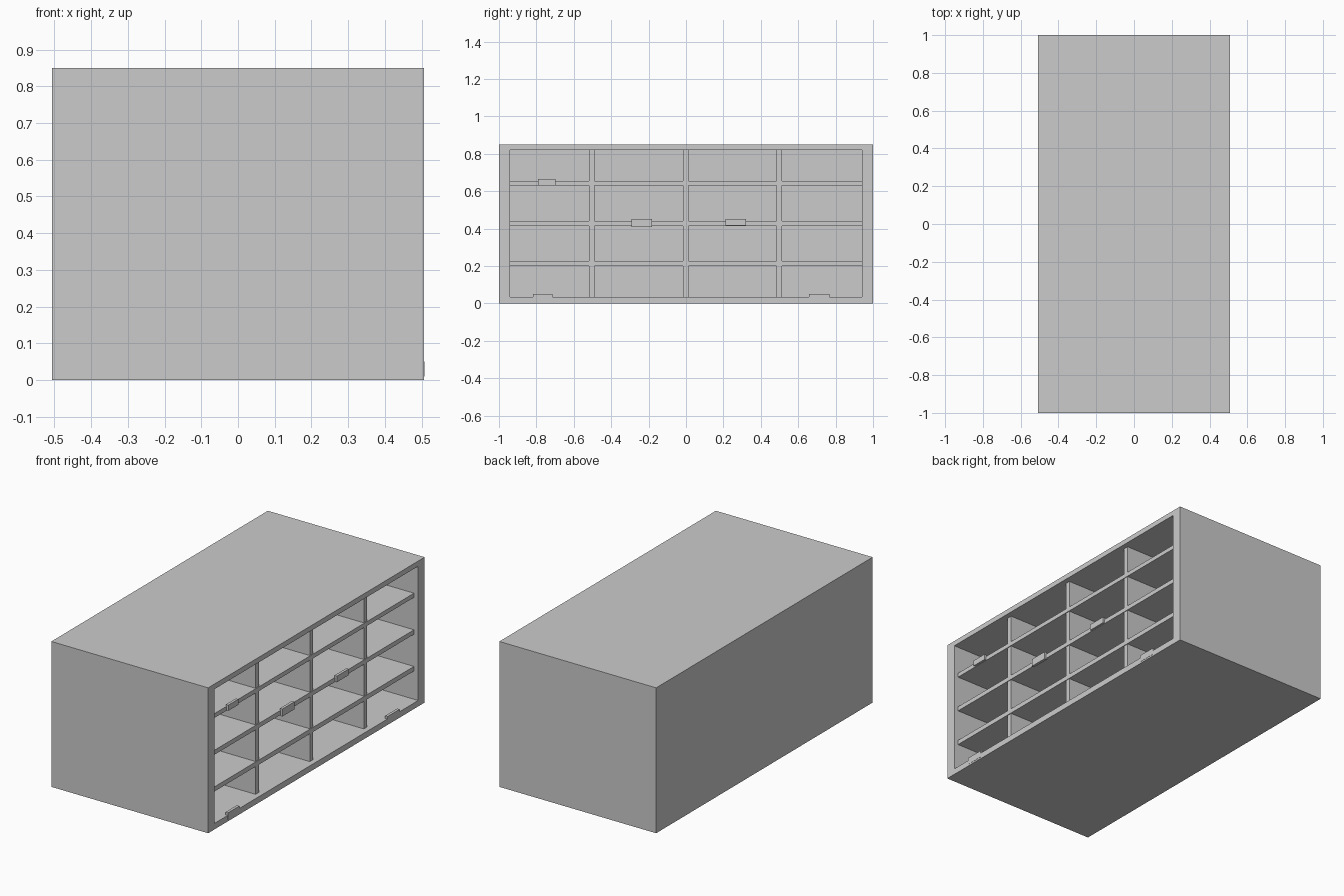
import bpy

if "Cube" in bpy.data.objects:
    bpy.data.objects.remove(bpy.data.objects["Cube"])


def box(name, x, y, z):
    """Box from (min, max) ranges on each axis."""
    bpy.ops.mesh.primitive_cube_add(size=1, location=[sum(r) / 2 for r in (x, y, z)])
    ob = bpy.context.object
    ob.name = name
    ob.scale = [r[1] - r[0] for r in (x, y, z)]
    bpy.ops.object.transform_apply(location=False, rotation=False, scale=True)
    return ob


FRONT, BACK = 0.507, -0.507          # open face looks along +x
INNER_BACK = -0.475
SHELF_FRONT, DIVIDER_FRONT = 0.48, 0.476
INNER_Y = (-0.94, 0.94)
FLOOR, CEILING = 0.035, 0.82

# Outer carcass: a solid block with the open side hollowed out
carcass = box("cabinet_carcass", (BACK, FRONT), (-1, 1), (0, 0.85))
cutter = box("cavity_cutter", (INNER_BACK, 0.7), INNER_Y, (FLOOR, CEILING))
mod = carcass.modifiers.new("cavity", 'BOOLEAN')
mod.operation = 'DIFFERENCE'
mod.solver = 'EXACT'
mod.object = cutter
bpy.context.view_layer.objects.active = carcass
bpy.ops.object.modifier_apply(modifier=mod.name)
bpy.data.objects.remove(cutter)

# Shelves, set back slightly from the frame
shelves = [(0.20, 0.227), (0.415, 0.441), (0.63, 0.655)]
for i, z in enumerate(shelves):
    box(f"shelf_{i + 1}", (INNER_BACK, SHELF_FRONT), INNER_Y, z)

# Upright dividers between the shelves
bottoms = [FLOOR] + [z[1] for z in shelves]
tops = [z[0] for z in shelves] + [CEILING]
for row, (z0, z1) in enumerate(zip(bottoms, tops)):
    for col, y in enumerate((-0.503, -0.002, 0.498)):
        box(f"divider_{row + 1}_{col + 1}", (INNER_BACK, DIVIDER_FRONT),
            (y - 0.015, y + 0.015), (z0, z1))

# Thin label plates on the shelf edges and on the bottom rail
labels = [
    (-0.745, 0.046, (0.632, 0.665), SHELF_FRONT),
    (-0.237, 0.055, (0.408, 0.452), SHELF_FRONT),
    (0.265, 0.055, (0.416, 0.452), SHELF_FRONT),
    (-0.766, 0.053, (0.010, 0.050), FRONT - 0.011),
    (0.712, 0.055, (0.010, 0.050), FRONT - 0.011),
]
for i, (y, half, z, x) in enumerate(labels):
    box(f"label_plate_{i + 1}", (x - 0.004, x + 0.012), (y - half, y + half), z)
